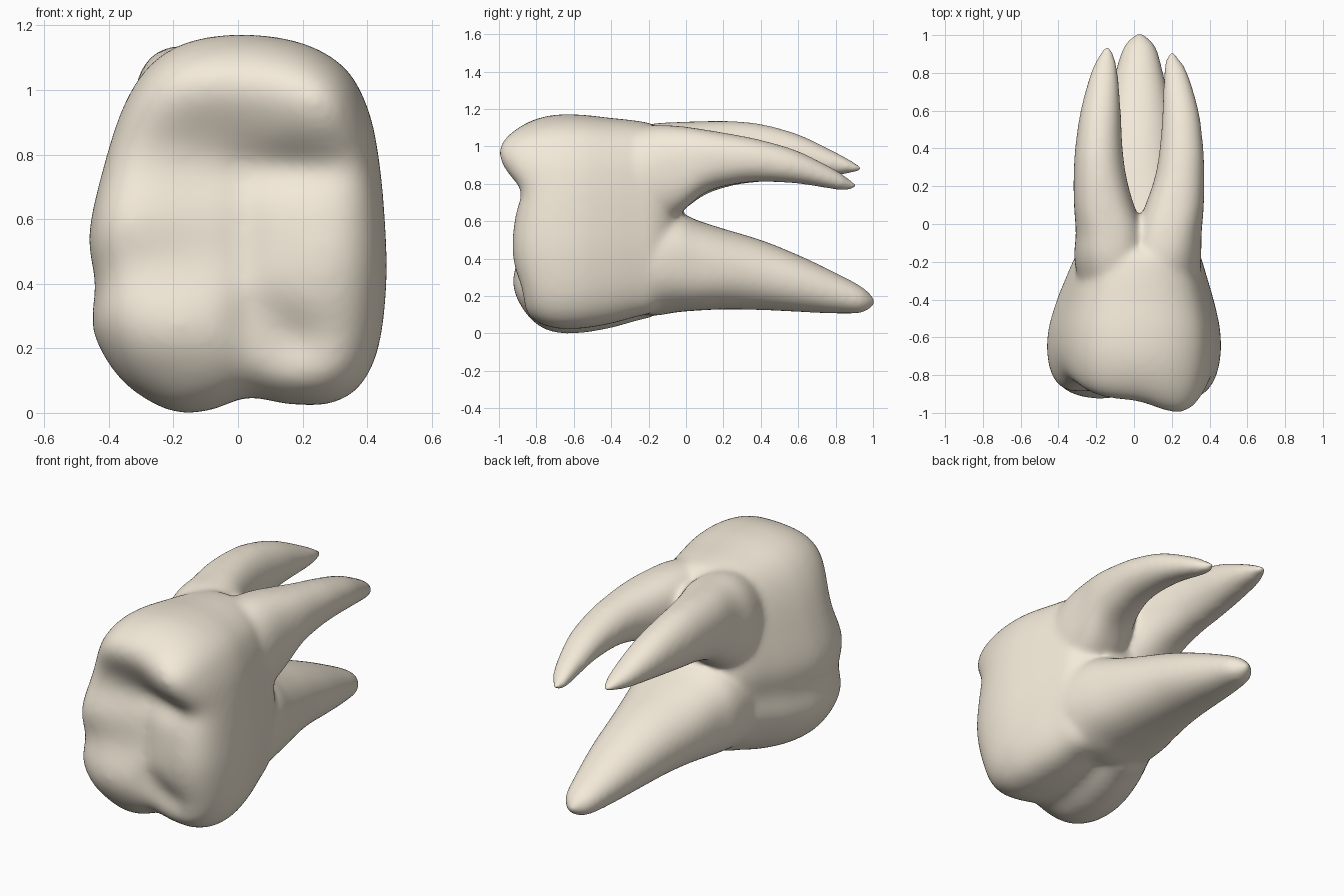
import bpy, bmesh
from math import cos, sin, pi, exp


def spline(pts, steps, closed=False):
    """Smooth Catmull-Rom curve through tuples of any length."""
    n, out = len(pts), []
    for i in range(n if closed else n - 1):
        idx = [(i + k) % n if closed else min(max(i + k, 0), n - 1) for k in (-1, 0, 1, 2)]
        a, b, c, d = (pts[j] for j in idx)
        for s in range(steps):
            t = s / steps
            out.append(tuple(q + 0.5 * t * (r - p + t * (2*p - 5*q + 4*r - u + t * (3*(q - r) + u - p)))
                             for p, q, r, u in zip(a, b, c, d)))
    return out if closed else out + [tuple(pts[-1])]


def loft(bm, rings):
    """Closed skin over a list of equal-length rings."""
    vs = [[bm.verts.new(p) for p in r] for r in rings]
    n = len(vs[0])
    for r0, r1 in zip(vs, vs[1:]):
        for i in range(n):
            bm.faces.new((r0[i], r0[(i + 1) % n], r1[(i + 1) % n], r1[i]))
    bm.faces.new(vs[0])
    bm.faces.new(vs[-1][::-1])


# crown outline seen from the front (x, z)
OUTLINE = spline([
    (-.462, .55), (-.443, .4), (-.448, .25), (-.36, .1), (-.22, .01), (-.1, .005), (.03, .047),
    (.15, .028), (.28, .028), (.375, .08), (.435, .2), (.46, .4), (.455, .6), (.435, .8),
    (.4, .95), (.33, 1.07), (.2, 1.145), (.02, 1.172), (-.15, 1.15), (-.27, 1.08),
    (-.355, .95), (-.42, .75)], 4, True)

# chewing surface: cusps (+) and grooves (-) as x, z, width x, width z, height
BUMPS = [(.29, 1.0, .16, .15, .165), (-.13, 1.05, .24, .15, .11), (.29, .48, .17, .22, .1),
         (-.2, .27, .22, .14, .1), (-.38, .6, .25, .1, .06), (.27, .1, .12, .08, .03),
         (.17, .76, .13, .05, -.05), (.08, .3, .07, .06, -.03), (.17, .22, .07, .06, -.04),
         (-.08, .82, .14, .1, -.02), (.02, .5, .04, .25, -.02)]
RIM_Y = -.64


def cap_point(x, z, t):
    px, pz = x * t, .58 + (z - .58) * t
    h = .825 + RIM_Y + sum(a * exp(-((px - bx) / sx) ** 2 / 2 - ((pz - bz) / sz) ** 2 / 2)
                           for bx, bz, sx, sz, a in BUMPS)
    return (px, RIM_Y - h * (1 - t ** 9) ** .5, pz)


# trunk and roots as sections: y, x min, x max, z min, z max
TRUNK = [(RIM_Y, -.462, .46, 0, 1.172), (-.54, -.45, .452, .005, 1.168), (-.4, -.408, .42, .03, 1.152),
         (-.27, -.355, .382, .066, 1.138), (-.17, -.31, .35, .095, 1.115), (-.1, -.26, .3, .17, 1.04),
         (-.05, -.17, .22, .31, .94), (-.02, -.04, .1, .55, .78)]
ROOTS = [
    # single lower root
    [(-.4, -.27, .34, .14, .62), (-.2, -.305, .355, .095, .66), (-.05, -.3, .335, .113, .65),
     (.06, -.27, .31, .122, .605), (.2, -.24, .28, .128, .56),
     (.4, -.195, .235, .125, .5), (.6, -.15, .2, .115, .42), (.8, -.1, .155, .106, .325),
     (.94, -.055, .115, .11, .25), (1.008, .01, .05, .15, .19)],
    # upper left root
    [(-.42, -.26, .14, .55, 1.06), (-.2, -.315, .09, .56, 1.118), (-.05, -.308, .06, .635, 1.13),
     (.1, -.318, .0, .74, 1.135),
     (.25, -.32, -.04, .79, 1.135), (.4, -.312, -.06, .81, 1.12), (.6, -.283, -.07, .83, 1.065),
     (.8, -.23, -.085, .845, .97), (.9, -.185, -.105, .86, .915), (.945, -.155, -.13, .87, .89)],
    # upper right root
    [(-.42, -.1, .34, .55, 1.06), (-.2, -.05, .355, .56, 1.11), (-.05, .0, .358, .63, 1.11),
     (.1, .06, .37, .75, 1.09),
     (.25, .11, .373, .795, 1.065), (.4, .135, .368, .81, 1.035), (.6, .15, .343, .8, .975),
     (.8, .156, .285, .768, .875), (.87, .165, .245, .765, .828), (.915, .19, .21, .775, .8)],
]

bm = bmesh.new()

# crown and trunk
rings = [[cap_point(x, z, sin(pi / 2 * k / 30)) for x, z in OUTLINE] for k in range(1, 30)]
for y, x0, x1, z0, z1 in spline(TRUNK, 6):
    rings.append([(x0 + (x + .462) / .922 * (x1 - x0), y, z0 + z / 1.172 * (z1 - z0))
                  for x, z in OUTLINE])
loft(bm, rings)

# roots, squarer where they leave the trunk
for root in ROOTS:
    rings = []
    for y, x0, x1, z0, z1 in spline(root, 6):
        ring, e = [], 2.1 + .4 * exp(-(y / .2) ** 2)
        for k in range(48):
            c, s = cos(2 * pi * k / 48), sin(2 * pi * k / 48)
            r = (abs(c) ** e + abs(s) ** e) ** (-1 / e)
            ring.append(((x0 + x1 + (x1 - x0) * r * c) / 2, y, (z0 + z1 + (z1 - z0) * r * s) / 2))
        rings.append(ring)
    loft(bm, rings)

bmesh.ops.recalc_face_normals(bm, faces=bm.faces)
mesh = bpy.data.meshes.new("molar_tooth")
bm.to_mesh(mesh)
bm.free()
tooth = bpy.data.objects.new("molar_tooth", mesh)
bpy.context.collection.objects.link(tooth)

# ivory colour
ivory = bpy.data.materials.new("ivory")
ivory.diffuse_color = (.9, .82, .69, 1)
mesh.materials.append(ivory)

# fuse into one skin and soften the joins
remesh = tooth.modifiers.new("fuse", 'REMESH')
remesh.mode = 'VOXEL'
remesh.voxel_size = .014
remesh.use_smooth_shade = True
soften = tooth.modifiers.new("soften", 'SMOOTH')
soften.factor = .5
soften.iterations = 24
